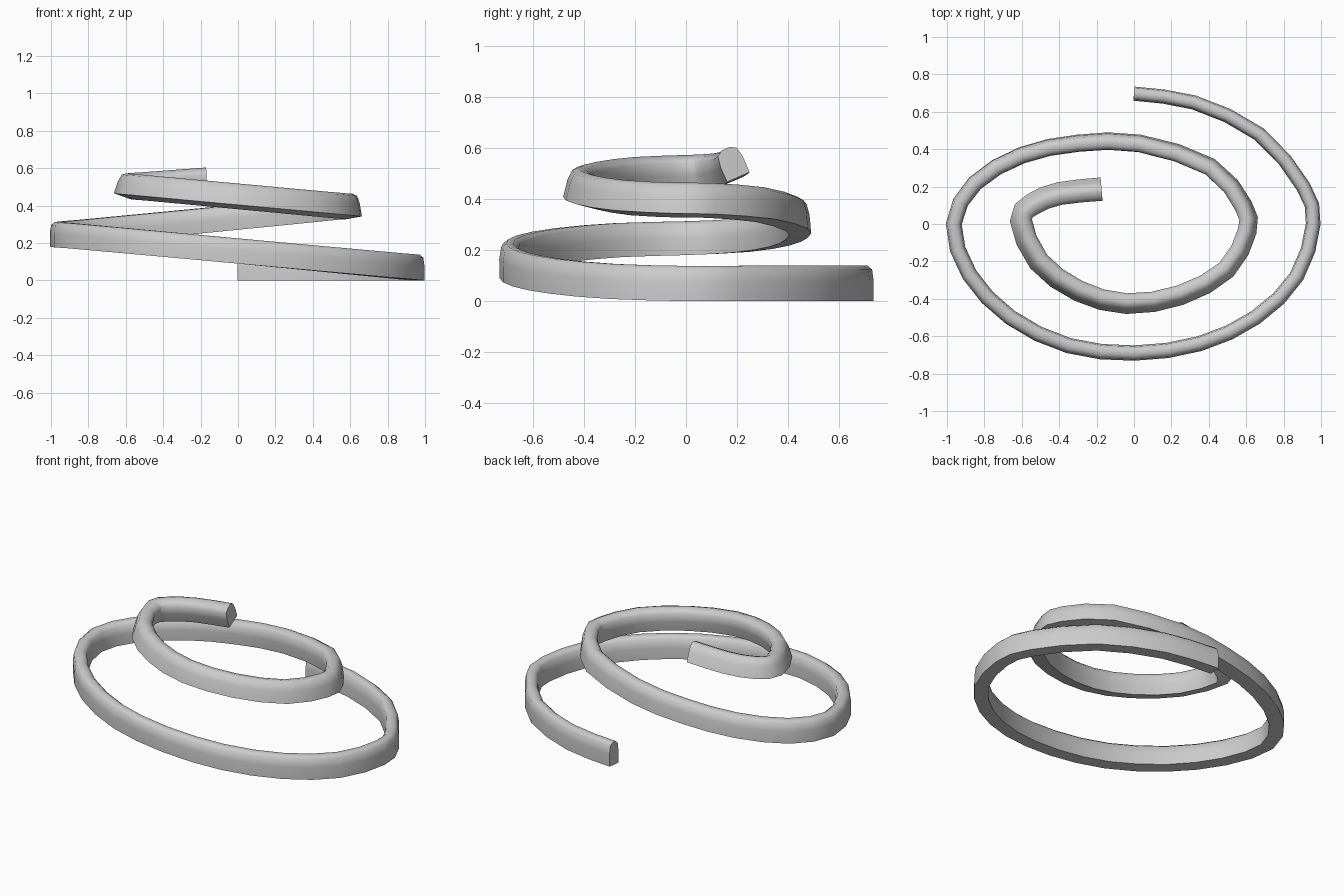
import bpy, bmesh, math
from mathutils import Vector

if "Cube" in bpy.data.objects:
    bpy.data.objects.remove(bpy.data.objects["Cube"])

# Centre line of the spiral seen from above, outer end first
PLAN = [(0, .697), (.32, .65), (.67, .48), (.905, .2), (.958, 0), (.87, -.28), (.65, -.5),
        (.35, -.64), (0, -.69), (-.35, -.65), (-.66, -.5), (-.88, -.27), (-.964, 0),
        (-.85, .22), (-.6, .37), (-.3, .435), (.03, .435), (.41, .31), (.59, .1),
        (.612, -.04), (.5, -.25), (.25, -.39), (-.04, -.437), (-.3, -.37), (-.52, -.21),
        (-.62, .02), (-.55, .12), (-.4, .18), (-.175, .205)]
# Height at the turning points; each half coil climbs evenly in x
RISE = [(0, 0), (4, 0), (12, .18), (19, .335), (25, .45), (28, .485)]
# Half section: across (in half widths), up (in heights)
SECTION = [(1, 0), (1.02, .55), (.85, .88), (.35, 1), (-.35, 1), (-.85, .88), (-1.02, .5), (-1, 0)]


def height(i):
    for (a, za), (b, zb) in zip(RISE, RISE[1:]):
        if a <= i <= b:
            t = (PLAN[i][0] - PLAN[a][0]) / (PLAN[b][0] - PLAN[a][0])
            return za + (zb - za) * t


def catmull(a, b, c, d, t):
    return 0.5 * (2 * b + (c - a) * t + (2 * a - 5 * b + 4 * c - d) * t * t
                  + (3 * b - a - 3 * c + d) * t ** 3)


def smooth_path(pts, steps):
    ext = [2 * pts[0] - pts[1]] + pts + [2 * pts[-1] - pts[-2]]
    out = [catmull(*ext[i:i + 4], s / steps) for i in range(len(pts) - 1) for s in range(steps)]
    return out + [pts[-1]]


path = smooth_path([Vector((x, y, height(i))) for i, (x, y) in enumerate(PLAN)], 2)
for p in path:
    p.z = max(p.z, 0)

# Sweep the section, leaning it inward and widening toward the inner end
bm = bmesh.new()
rings = []
n = len(path) - 1
for i, p in enumerate(path):
    f = i / n
    tan = path[min(i + 1, n)] - path[max(i - 1, 0)]
    out = Vector((-tan.y, tan.x, 0)).normalized()
    roll = math.radians(24) * max(0, (f - .42) / .58)
    side = out * math.cos(roll) + Vector((0, 0, math.sin(roll)))
    up = Vector((0, 0, math.cos(roll))) - out * math.sin(roll)
    w = .037 + .011 * f
    h = .14 - .018 * f
    rings.append([bm.verts.new(p + side * a * w + up * b * h) for a, b in SECTION])
m = len(SECTION)
for r, s in zip(rings, rings[1:]):
    for k in range(m):
        bm.faces.new((r[k], r[(k + 1) % m], s[(k + 1) % m], s[k]))
bm.faces.new(rings[0])
bm.faces.new(rings[-1])
bmesh.ops.recalc_face_normals(bm, faces=bm.faces)

mesh = bpy.data.meshes.new("spiral_band")
bm.to_mesh(mesh)
bm.free()
band = bpy.data.objects.new("spiral_band", mesh)
bpy.context.collection.objects.link(band)
bpy.context.view_layer.objects.active = band
band.select_set(True)
bpy.ops.object.shade_smooth_by_angle(angle=math.radians(50))
